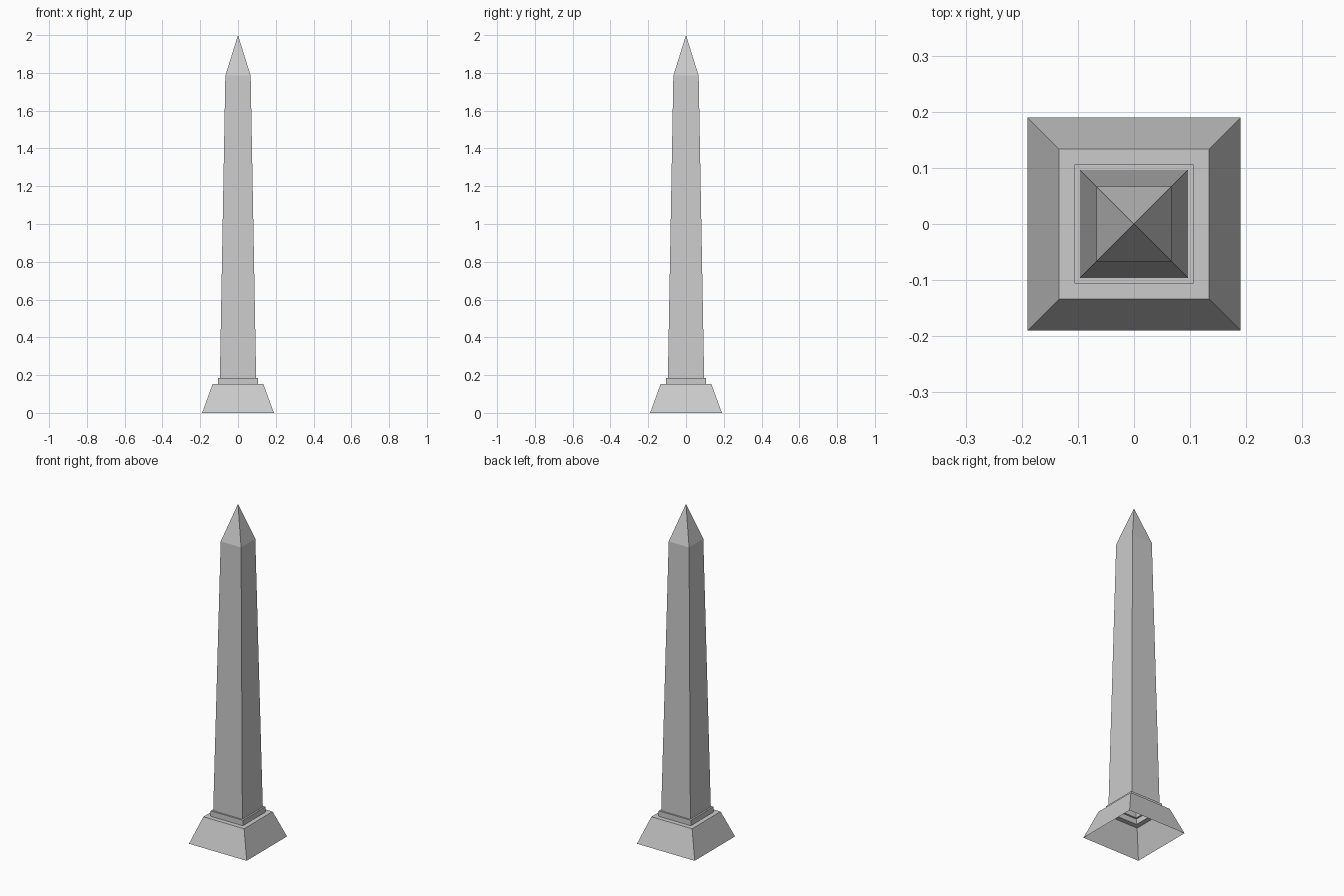
import bpy, bmesh

if "Cube" in bpy.data.objects:
    bpy.data.objects.remove(bpy.data.objects["Cube"])

# Profile from ground to shoulder: (half width, height)
PROFILE = [(0.19, 0.0), (0.134, 0.154),        # sloped plinth
           (0.106, 0.154), (0.106, 0.186),     # collar step
           (0.096, 0.186), (0.067, 1.785)]     # tapered shaft
CORNERS = [(-1, -1), (1, -1), (1, 1), (-1, 1)]

bm = bmesh.new()
rings = [[bm.verts.new((sx * w, sy * w, z)) for sx, sy in CORNERS]
         for w, z in PROFILE]

# Plinth, collar and shaft walls, left open underneath
for low, high in zip(rings, rings[1:]):
    for i in range(4):
        j = (i + 1) % 4
        bm.faces.new((low[i], low[j], high[j], high[i]))

# Pyramid tip
apex = bm.verts.new((0, 0, 2.0))
for i in range(4):
    bm.faces.new((rings[-1][i], rings[-1][(i + 1) % 4], apex))

mesh = bpy.data.meshes.new("obelisk")
bm.to_mesh(mesh)
bm.free()
bpy.context.collection.objects.link(bpy.data.objects.new("obelisk", mesh))
